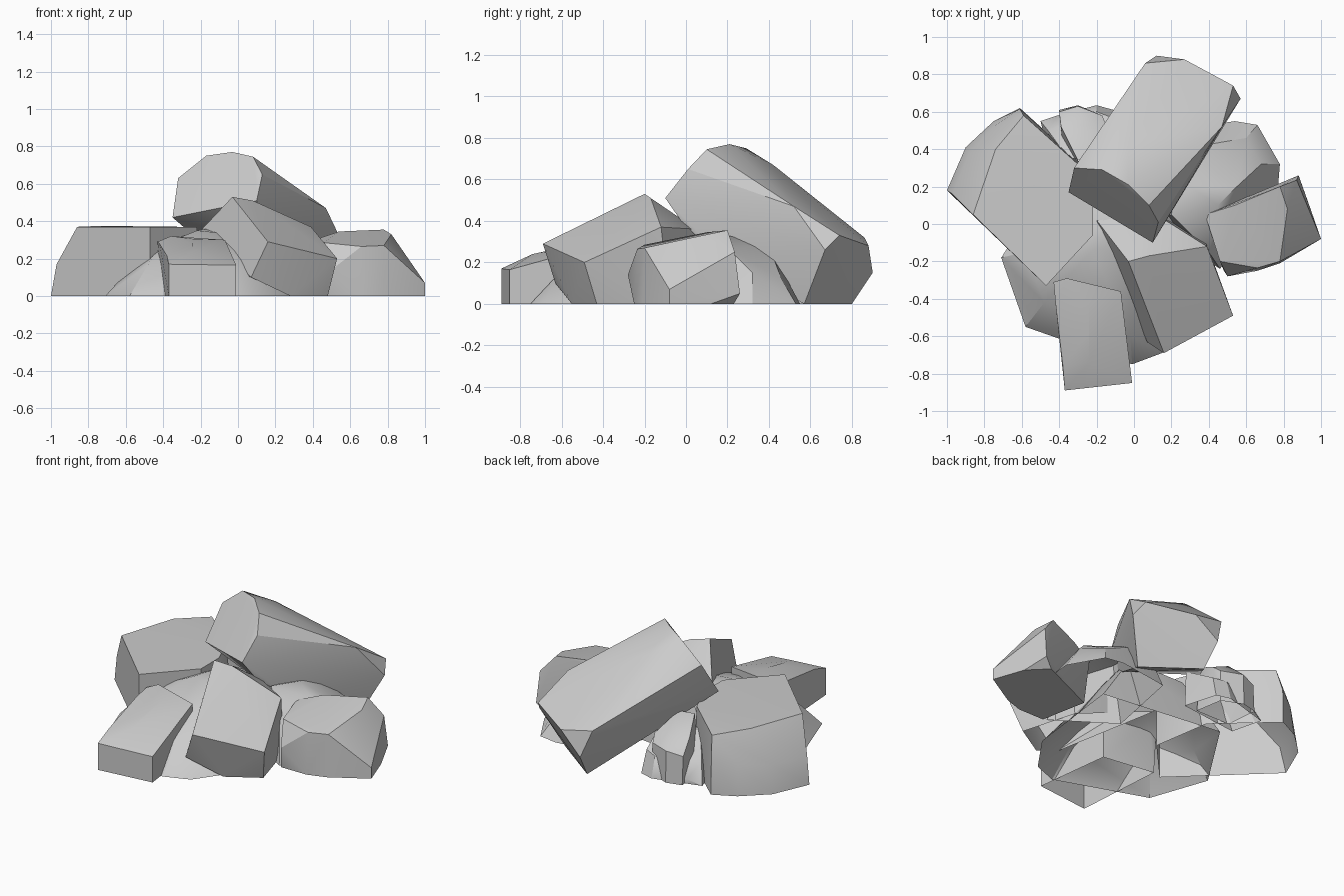
import bpy, bmesh, math


def rock(name, pts, open_below=True, down=-0.7):
    """Angular boulder: hull around its corner points, optionally open underneath."""
    bm = bmesh.new()
    for p in pts:
        bm.verts.new(p)
    res = bmesh.ops.convex_hull(bm, input=bm.verts[:])
    junk = {g for g in res["geom_interior"] + res["geom_unused"]
            if isinstance(g, bmesh.types.BMVert)}
    bmesh.ops.delete(bm, geom=list(junk), context='VERTS')
    bmesh.ops.dissolve_limit(bm, angle_limit=math.radians(4),
                             verts=bm.verts[:], edges=bm.edges[:])
    bmesh.ops.recalc_face_normals(bm, faces=bm.faces[:])
    if open_below:
        ground = [f for f in bm.faces if f.normal.z < down]
        bmesh.ops.delete(bm, geom=ground, context='FACES')
    me = bpy.data.meshes.new(name)
    bm.to_mesh(me)
    bm.free()
    ob = bpy.data.objects.new(name, me)
    bpy.context.collection.objects.link(ob)
    bpy.ops.object.select_all(action='DESELECT')
    ob.select_set(True)
    bpy.context.view_layer.objects.active = ob
    bpy.ops.object.shade_smooth_by_angle(angle=math.radians(28))
    return ob


# long slab leaning over the pile: front end, flanks, rear end, ground contact
rock("leaning_slab", [
    (-.35, .17, .42), (-.32, .30, .63), (-.17, .29, .75), (-.03, .21, .77),
    (.08, .10, .745), (.13, .01, .65), (.10, -.10, .51),
    (.14, -.01, .38), (.26, .20, .20), (-.24, .27, .35),
    (-.19, .39, .62), (-.03, .42, .67), (.22, .24, .61), (.47, .52, .47),
    (.06, .86, .32), (.12, .90, .15), (.27, .88, .28), (.53, .74, .33),
    (.57, .67, .26), (.45, .57, 0), (.41, .52, .04), (.14, .80, 0)],
    open_below=False)

# broad flat-topped block on the left
rock("left_block", [
    (-1, .18, 0), (-.90, .41, 0), (-.75, .55, 0), (-.61, .62, 0),
    (-.97, .16, .17), (-.88, .38, .17), (-.74, .53, .19), (-.61, .615, .22),
    (-.86, .05, .37), (-.79, .20, .375), (-.74, .40, .375), (-.59, .58, .36),
    (-.30, .32, .37), (-.22, .12, .37), (-.22, -.06, .37), (-.47, -.33, .37),
    (-.47, -.33, 0), (-.22, -.06, 0), (-.28, .32, 0)])

# tilted block at the front
rock("front_block", [
    (.16, -.69, .29), (.53, -.49, .20), (.39, -.12, .37), (.08, -.17, .51),
    (-.03, -.20, .53), (-.20, .02, .35), (.12, .05, .36),
    (.07, -.63, .10), (.28, -.55, 0), (.48, -.43, 0), (.38, -.08, .0),
    (-.12, .03, .15)])

# chunky rock on the right
rock("right_rock", [
    (.38, .05, .29), (.54, .10, .345), (.78, .20, .355), (.82, .08, .33),
    (.80, -.10, .28), (.78, -.20, .27), (.66, -.235, .265), (.46, -.20, .285),
    (.88, .26, .05), (.87, .235, .25), (1, -.08, .07), (1, -.08, 0),
    (.93, .12, 0), (.82, .23, 0), (.78, -.21, 0), (.50, -.28, .14),
    (.48, -.25, 0), (.66, -.25, 0), (.42, .05, 0)], open_below=False)

# low wedge at the front left, with a rounded top
rock("front_wedge", [
    (-.37, -.89, .17), (-.01, -.85, .165), (-.37, -.89, 0), (-.01, -.85, 0),
    (-.38, -.76, .215), (-.24, -.74, .24), (-.03, -.70, .20),
    (-.40, -.60, .235), (-.24, -.58, .275), (-.04, -.60, .23),
    (-.42, -.42, .28), (-.24, -.42, .305), (-.06, -.47, .27),
    (-.43, -.31, .29), (-.36, -.29, .32), (-.07, -.36, .30),
    (-.41, -.31, 0), (-.07, -.36, 0)])

# mound under the front and left
rock("base_mound", [
    (-.71, -.18, 0), (-.58, -.55, 0), (-.40, -.61, 0), (-.01, -.75, 0),
    (.15, -.69, 0), (.32, -.45, 0), (-.58, -.15, .14), (-.48, -.42, .17),
    (-.02, -.60, .16), (-.42, -.20, .27), (-.22, -.14, .35), (-.02, -.15, .33),
    (-.16, 0, .36), (.15, 0, .32), (.20, .20, .30), (-.20, .20, .30),
    (-.40, .30, 0), (.40, .20, 0)])

# mound behind on the right
rock("rear_mound", [
    (.78, .32, .0), (.66, .53, 0), (.54, .55, 0), (.77, .20, .0),
    (.68, .32, .15), (.60, .46, .12), (.55, .20, .27), (.45, .10, .30),
    (.30, .20, .33), (.25, .40, .28), (.20, .05, .33), (.46, -.24, .0),
    (.40, -.15, .24), (.20, .50, 0), (.10, 0, 0)])

# small stones at the back
rock("rear_stone", [
    (-.40, .60, .18), (-.30, .63, .20), (-.17, .58, .20), (-.15, .53, .24),
    (-.39, .52, .27), (-.27, .53, .29), (-.30, .34, .33), (-.20, .36, .33),
    (-.40, .61, 0), (-.30, .635, 0), (-.17, .58, 0), (-.14, .40, 0),
    (-.38, .40, 0)])
rock("rear_ledge", [
    (-.50, .55, .0), (-.41, .58, .03), (-.20, .635, 0), (-.11, .61, 0),
    (-.46, .50, .12), (-.20, .60, .13), (-.12, .57, .14), (-.35, .35, .25),
    (-.10, .35, .27), (-.05, .40, 0), (-.45, .35, 0)])
